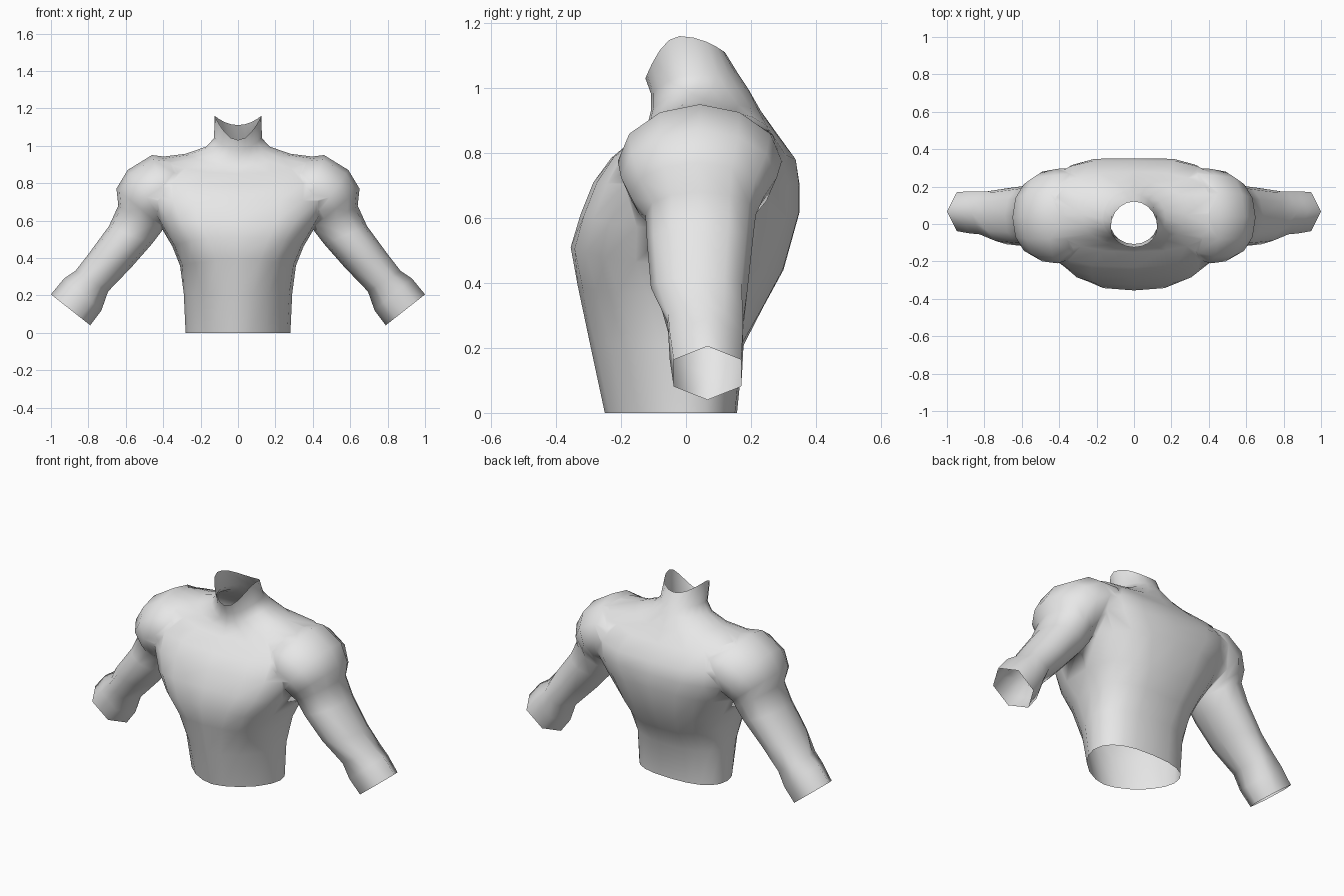
import bpy, bmesh, math
from mathutils import Vector

if "Cube" in bpy.data.objects:
    bpy.data.objects.remove(bpy.data.objects["Cube"])

grey = bpy.data.materials.new("light_grey")
grey.diffuse_color = (0.8, 0.8, 0.8, 1)
grey.use_nodes = True
grey.node_tree.nodes["Principled BSDF"].inputs["Base Color"].default_value = grey.diffuse_color


def loft(name, rings, start_tip, end_tip):
    """Skin a row of closed rings, closing both ends with a fan to a tip point."""
    bm = bmesh.new()
    rows = [[bm.verts.new(p) for p in ring] for ring in rings]
    n = len(rows[0])
    for a, b in zip(rows, rows[1:]):
        for i in range(n):
            j = (i + 1) % n
            bm.faces.new((a[i], a[j], b[j], b[i]))
    for row, tip in ((rows[0], start_tip), (rows[-1], end_tip)):
        t = bm.verts.new(tip)
        for i in range(n):
            bm.faces.new((row[i], row[(i + 1) % n], t))
    bmesh.ops.recalc_face_normals(bm, faces=bm.faces)
    me = bpy.data.meshes.new(name)
    bm.to_mesh(me)
    bm.free()
    ob = bpy.data.objects.new(name, me)
    bpy.context.collection.objects.link(ob)
    me.materials.append(grey)
    return ob


def spow(v, e):
    return math.copysign(abs(v) ** e, v)


def torso_ring(w, yf, yb, yc, zf, zs, zb, ef, eb, n=20):
    pts = []
    for i in range(n):
        a = 2 * math.pi * i / n
        c, s = math.cos(a), math.sin(a)
        depth, zend, e = (yb - yc, zb, eb) if s > 0 else (yc - yf, zf, ef)
        if s > 0.99 and 0.3 < zs < 0.9:
            depth -= 0.01                       # spine groove
        pts.append((w * spow(c, e), yc + depth * spow(s, e), zs + (zend - zs) * s * s))
    return pts


def arm_ring(side, top, bottom, yf, yb, e, n=12):
    """Ring across the arm; e of 0 gives a hexagon."""
    t, b = Vector((top[0], 0, top[1])), Vector((bottom[0], 0, bottom[1]))
    mid, half, pts = (t + b) / 2, (t - b) / 2, []
    wide = (yb - yf) / 2 / (1 if e else math.cos(math.pi / 6))
    for i in range(n):
        a = 2 * math.pi * i / n
        p = mid + half * spow(math.cos(a), e or 1)
        p.y = (yf + yb) / 2 + wide * spow(math.sin(a), e or 1)
        p.x *= side
        pts.append(p)
    if not e:
        for i in range(1, n, 2):
            pts[i] = (pts[i - 1] + pts[(i + 1) % n]) / 2
    return pts


# Torso, waist to collar: half width, front y, back y, centre y, z front/side/back,
# front and back squareness
torso = loft("shirt_body", [torso_ring(*r) for r in (
    (0.28, -0.25, 0.157, 0.00, 0.00, 0.00, 0.00, 1.2, 0.8),
    (0.29, -0.295, 0.178, 0.00, 0.21, 0.21, 0.21, 1.1, 0.85),
    (0.31, -0.333, 0.25, 0.01, 0.39, 0.36, 0.33, 0.85, 0.85),
    (0.35, -0.355, 0.31, 0.02, 0.51, 0.46, 0.44, 0.65, 0.82),
    (0.415, -0.325, 0.36, 0.03, 0.61, 0.57, 0.62, 0.57, 0.78),
    (0.49, -0.285, 0.36, 0.04, 0.71, 0.70, 0.70, 0.65, 0.72),
    (0.50, -0.23, 0.348, 0.05, 0.785, 0.83, 0.775, 0.68, 0.7),
    (0.43, -0.15, 0.28, 0.05, 0.85, 0.938, 0.86, 0.8, 0.75),
    (0.28, -0.118, 0.23, 0.05, 0.89, 0.957, 0.93, 0.9, 0.9),
    (0.17, -0.108, 0.19, 0.03, 0.93, 0.995, 1.00, 1.0, 1.0),
    (0.128, -0.107, 0.16, 0.01, 0.98, 1.04, 1.045, 1.0, 1.0),
    (0.125, -0.125, 0.12, -0.02, 1.03, 1.16, 1.11, 1.0, 1.0),
)], (0, 0, -0.4), (0, 0, 1.6))

# Sleeves, shoulder to wrist: upper (x, z), lower (x, z), front y, back y, roundness
sleeve_rings = (
    ((0.24, 0.88), (0.22, 0.66), -0.10, 0.23, 1.0),
    ((0.36, 0.938), (0.29, 0.61), -0.185, 0.30, 1.0),
    ((0.46, 0.95), (0.36, 0.60), -0.21, 0.295, 1.05),
    ((0.59, 0.87), (0.39, 0.58), -0.20, 0.28, 1.0),
    ((0.65, 0.77), (0.40, 0.56), -0.17, 0.24, 0.97),
    ((0.64, 0.68), (0.41, 0.54), -0.125, 0.215, 0.93),
    ((0.69, 0.57), (0.46, 0.475), -0.12, 0.205, 0.9),
    ((0.80, 0.42), (0.57, 0.35), -0.108, 0.19, 0.95),
    ((0.87, 0.33), (0.695, 0.22), -0.055, 0.175, 0),
    ((0.93, 0.29), (0.73, 0.12), -0.05, 0.175, 0),
    ((1.00, 0.205), (0.79, 0.04), -0.038, 0.17, 0),
)
for side in (-1, 1):
    sleeve = loft("sleeve_cutter", [arm_ring(side, *r) for r in sleeve_rings],
                  (side * 0.12, 0.05, 0.78), (side * 1.2, 0.06, -0.27))
    mod = torso.modifiers.new("join_sleeve", "BOOLEAN")
    mod.operation, mod.solver, mod.object = "UNION", "EXACT", sleeve
    bpy.context.view_layer.objects.active = torso
    bpy.ops.object.modifier_apply(modifier=mod.name)
    bpy.data.objects.remove(sleeve)

# Open the collar, waist and cuffs by removing the closing tips
bm = bmesh.new()
bm.from_mesh(torso.data)
tips = [v for v in bm.verts if v.co.z < -0.1 or v.co.z > 1.3 or abs(v.co.x) > 1.05]
bmesh.ops.delete(bm, geom=tips, context="VERTS")
bmesh.ops.remove_doubles(bm, verts=bm.verts, dist=0.006)
for f in bm.faces:
    f.smooth = True
bm.to_mesh(torso.data)
bm.free()
